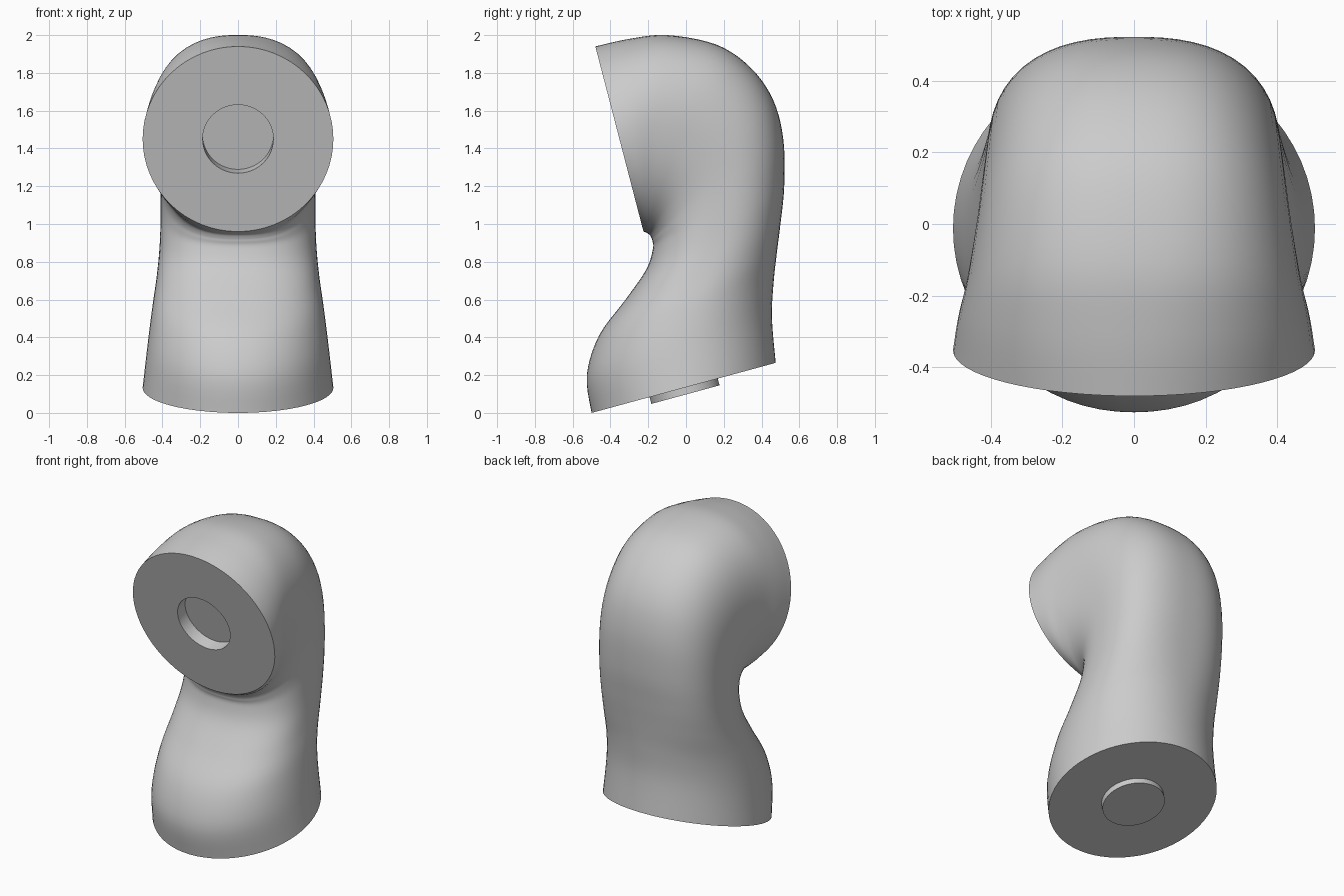
import bpy, bmesh, math
from mathutils import Vector

cube = bpy.data.objects.get("Cube")
if cube:
    bpy.data.objects.remove(cube, do_unlink=True)

SIDES = 64
STEPS = 5

grey = bpy.data.materials.new("plain_grey")
grey.use_nodes = True
grey.diffuse_color = (0.6, 0.6, 0.6, 1)
grey.node_tree.nodes["Principled BSDF"].inputs["Base Color"].default_value = (0.6, 0.6, 0.6, 1)

# Sections: back y, back z, front y, front z, half width, squareness
stations = [
    (.475, .265, -.50, .0, .505, 2),
    (.455, .5, -.525, .2, .48, 2.1),
    (.463, .68, -.46, .41, .455, 2.2),
    (.48, .84, -.32, .6, .43, 2.4),
    (.5, 1, -.21, .76, .415, 2.5),
    (.52, 1.2, -.175, .87, .41, 2.5),
    (.515, 1.45, -.178, .91, .41, 2.5),
    (.46, 1.66, -.182, .925, .415, 2.5),
    (.34, 1.83, -.19, .94, .425, 2.5),
    (.16, 1.95, -.2, .948, .44, 2.5),
    (-.1, 2, -.208, .953, .465, 2.4),
    (-.3, 1.98, -.216, .957, .49, 2.2),
    (-.48, 1.94, -.225, .96, .505, 2),
]


def spline(points, steps):
    """Smooth interpolation through tuples of values."""
    ends = [points[0]] + points + [points[-1]]
    out = []
    for i in range(len(points) - 1):
        for s in range(steps):
            t = s / steps
            out.append([b + t / 2 * (c - a + t * (2*a - 5*b + 4*c - d + t * (3*(b - c) + d - a)))
                        for a, b, c, d in zip(*ends[i:i + 4])])
    return out + [list(points[-1])]


def section(by, bz, fy, fz, width, power):
    back, front = Vector((0, by, bz)), Vector((0, fy, fz))
    centre, half = (back + front) / 2, (back - front) / 2
    ring = []
    for k in range(SIDES):
        a = 2 * math.pi * k / SIDES
        c, s = math.cos(a), math.sin(a)
        r = (abs(c) ** power + abs(s) ** power) ** (-1 / power)
        ring.append(centre + half * (s * r) + Vector((width * c * r, 0, 0)))
    return ring


def disc_ring(station, radius, offset):
    """Circle on an end plane, pushed along the limb direction by offset."""
    by, bz, fy, fz = station[:4]
    back, front = Vector((0, by, bz)), Vector((0, fy, fz))
    across = (back - front).normalized()
    along = Vector((1, 0, 0)).cross(across)
    centre = (back + front) / 2 + along * offset
    return [centre + across * radius * math.sin(2 * math.pi * k / SIDES)
            + Vector((radius * math.cos(2 * math.pi * k / SIDES), 0, 0)) for k in range(SIDES)]


# One continuous skin: bottom peg, bent limb, recessed socket
rings = [disc_ring(stations[0], .187, -.037), disc_ring(stations[0], .187, 0)]
rings += [section(*s) for s in spline(stations, STEPS)]
rings += [disc_ring(stations[-1], .187, 0), disc_ring(stations[-1], .187, -.08)]

bm = bmesh.new()
loops = [[bm.verts.new(p) for p in ring] for ring in rings]
for low, high in zip(loops, loops[1:]):
    for k in range(SIDES):
        n = (k + 1) % SIDES
        bm.faces.new((low[k], low[n], high[n], high[k]))
bm.faces.new(loops[0][::-1])
bm.faces.new(loops[-1])
bmesh.ops.recalc_face_normals(bm, faces=bm.faces)
mesh = bpy.data.meshes.new("bent_limb")
bm.to_mesh(mesh)
bm.free()
mesh.materials.append(grey)
limb = bpy.data.objects.new("bent_limb", mesh)
bpy.context.collection.objects.link(limb)

# Smooth skin with crisp end rims
bpy.ops.object.select_all(action="DESELECT")
limb.select_set(True)
bpy.context.view_layer.objects.active = limb
bpy.ops.object.shade_smooth_by_angle(angle=math.radians(40))
